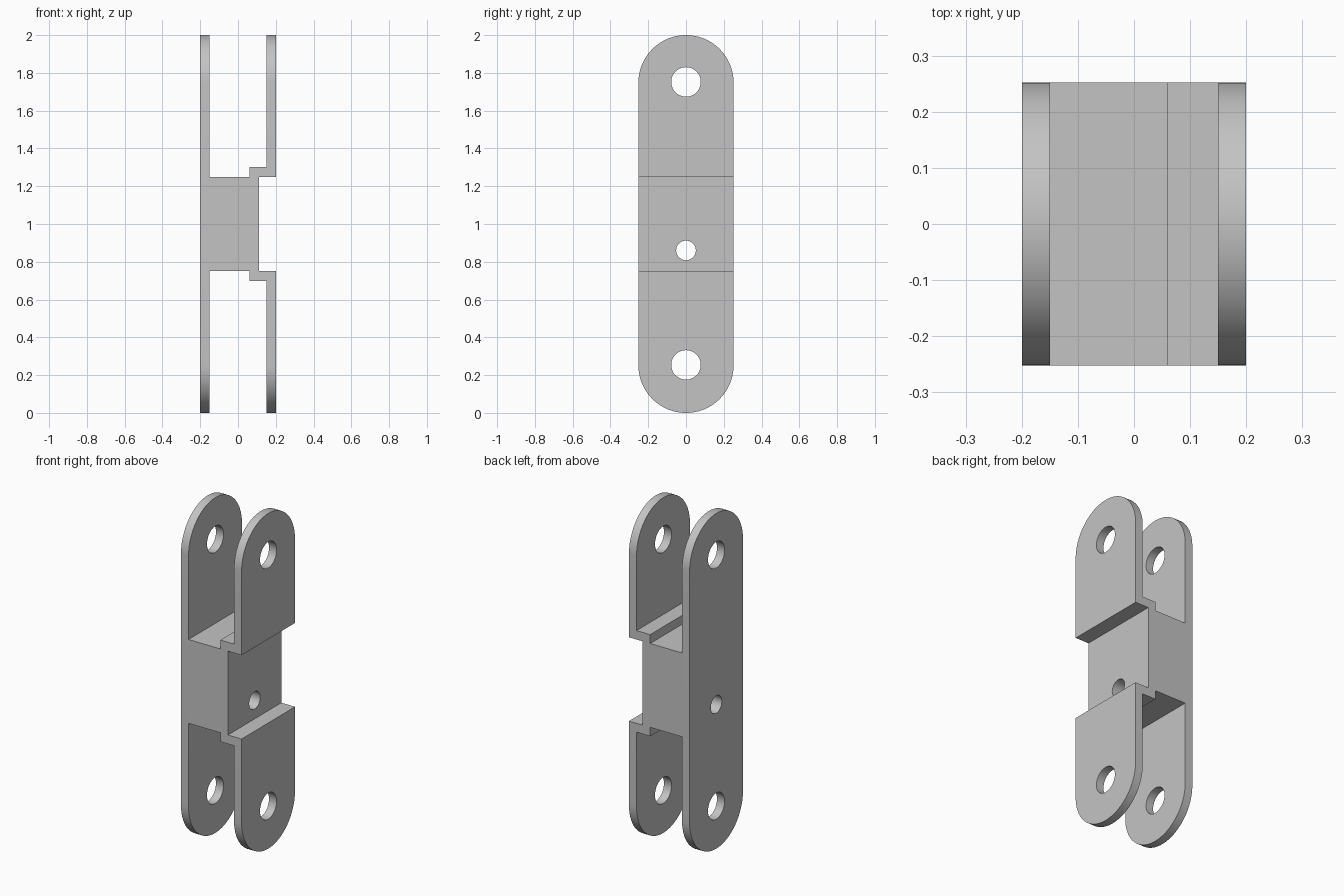
import bpy, bmesh, math
from mathutils import Vector

cube = bpy.data.objects.get("Cube")
if cube:
    bpy.data.objects.remove(cube, do_unlink=True)

HALF_WIDTH = 0.252
END_Z = 0.252          # centre height of the lower rounded end
SEGMENTS = 48


def prism(name, points, direction):
    """Closed outline extruded along a direction."""
    bm = bmesh.new()
    face = bm.faces.new([bm.verts.new(p) for p in points])
    result = bmesh.ops.extrude_face_region(bm, geom=[face])
    verts = [v for v in result["geom"] if isinstance(v, bmesh.types.BMVert)]
    bmesh.ops.translate(bm, verts=verts, vec=Vector(direction))
    bmesh.ops.recalc_face_normals(bm, faces=bm.faces)
    mesh = bpy.data.meshes.new(name)
    bm.to_mesh(mesh)
    bm.free()
    obj = bpy.data.objects.new(name, mesh)
    bpy.context.collection.objects.link(obj)
    return obj


def arc(radius, z, start, sweep, steps):
    return [(-0.4, radius * math.cos(start + sweep * i / steps),
             z + radius * math.sin(start + sweep * i / steps)) for i in range(steps + 1)]


def cut(target, tool, operation):
    """Apply a boolean and discard its tool."""
    tool.hide_render = True
    mod = target.modifiers.new("cut", "BOOLEAN")
    mod.object, mod.operation, mod.solver = tool, operation, "EXACT"
    bpy.context.view_layer.objects.active = target
    bpy.ops.object.modifier_apply(modifier=mod.name)
    bpy.data.objects.remove(tool, do_unlink=True)


# Upper half of the front outline, mirrored for the lower half
upper = [(0.11, 1.25), (0.2, 1.25), (0.2, 2.1), (0.15, 2.1), (0.15, 1.303),
         (0.06, 1.303), (0.06, 1.25), (-0.15, 1.25), (-0.15, 2.1), (-0.2, 2.1)]
outline = upper + [(x, 2 - z) for x, z in reversed(upper)]
link = prism("double_clevis_link", [(x, -0.4, z) for x, z in outline], (0, 0.8, 0))

# Rounded ends of all four plates
rounded = (arc(HALF_WIDTH, 2 - END_Z, 0, math.pi, SEGMENTS)
           + arc(HALF_WIDTH, END_Z, math.pi, math.pi, SEGMENTS))
cut(link, prism("rounded_end_cutter", rounded, (0.8, 0, 0)), "INTERSECT")

# Pin holes and the smaller hole through the centre block
for z, radius in ((0.254, 0.078), (1.752, 0.078), (0.86, 0.052)):
    ring = arc(radius, z, 0, math.tau, SEGMENTS)[:-1]
    cut(link, prism("hole_cutter", ring, (0.8, 0, 0)), "DIFFERENCE")

# Plain grey finish
grey = bpy.data.materials.new("plain_grey")
grey.use_nodes = True
colour = (0.55, 0.55, 0.55, 1)
grey.diffuse_color = colour
grey.node_tree.nodes["Principled BSDF"].inputs["Base Color"].default_value = colour
link.data.materials.clear()
link.data.materials.append(grey)
for poly in link.data.polygons:
    poly.material_index = 0

bpy.ops.object.select_all(action="DESELECT")
link.select_set(True)
bpy.context.view_layer.objects.active = link
bpy.ops.object.shade_smooth_by_angle(angle=math.radians(30))
